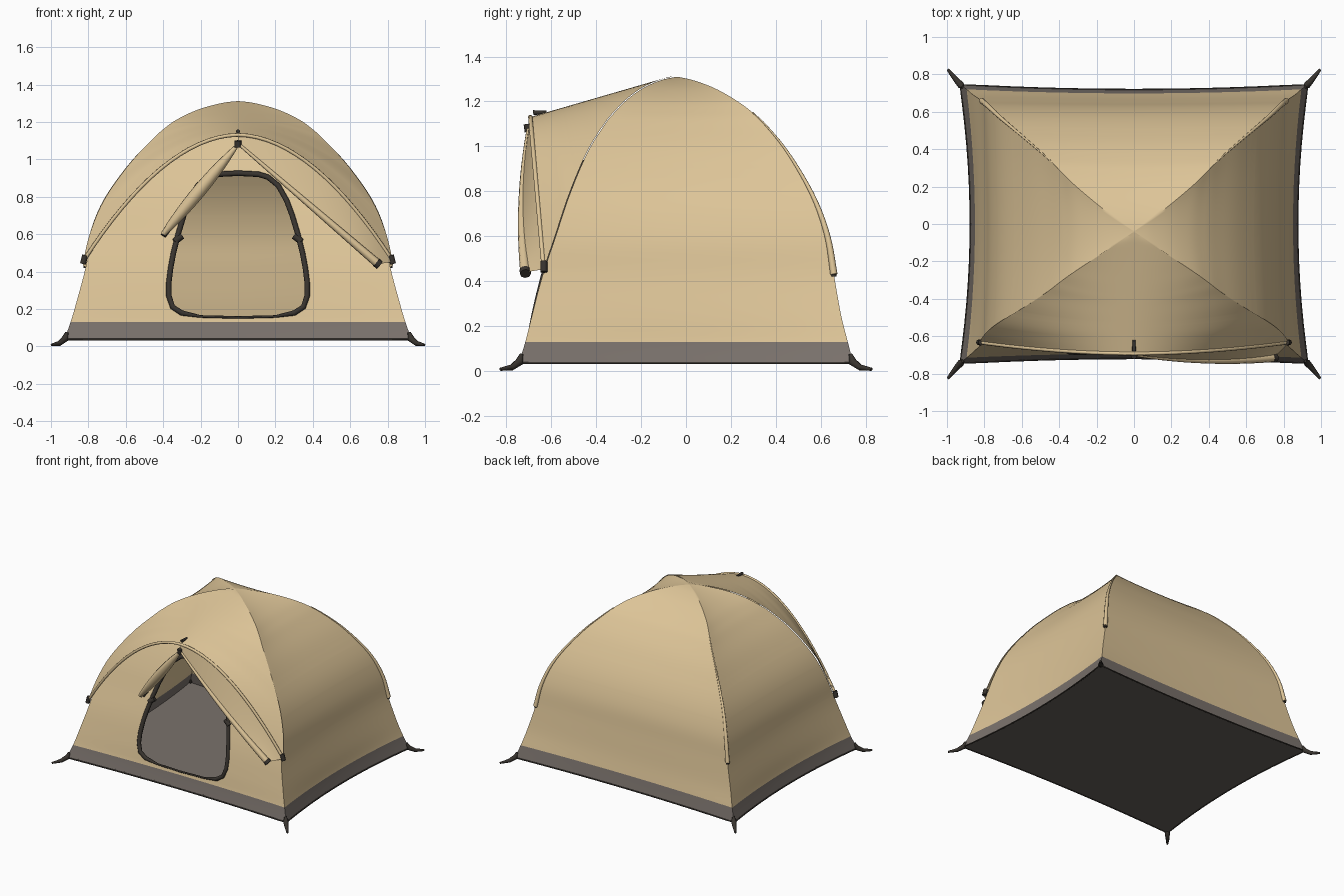
import bpy, bmesh
from mathutils import Vector

if "Cube" in bpy.data.objects:
    bpy.data.objects.remove(bpy.data.objects["Cube"])


def material(name, rgb):
    m = bpy.data.materials.new(name)
    m.use_nodes = True
    m.diffuse_color = (*rgb, 1)
    bsdf = m.node_tree.nodes["Principled BSDF"]
    bsdf.inputs["Base Color"].default_value = (*rgb, 1)
    bsdf.inputs["Roughness"].default_value = 0.9
    return m


TAN = material("tan canvas", (0.73, 0.56, 0.315))
GREY = material("grey groundsheet", (0.195, 0.168, 0.15))
UNDER = material("dark grey underside", (0.135, 0.118, 0.102))
DARK = material("dark webbing", (0.04, 0.034, 0.028))

# Dome profile: height, ridge x, front ridge y, back ridge y, sag of the panel middles
PROFILE = [
    (0.035, 0.93, -0.745, 0.745, 0.94),
    (0.13, 0.895, -0.715, 0.72, 0.95),
    (0.25, 0.86, -0.685, 0.69, 0.965),
    (0.42, 0.815, -0.64, 0.66, 0.975),
    (0.6, 0.78, -0.58, 0.63, 0.98),
    (0.78, 0.71, -0.52, 0.565, 0.975),
    (0.97, 0.58, -0.44, 0.455, 0.96),
    (1.1, 0.46, -0.36, 0.35, 0.94),
    (1.16, 0.395, -0.31, 0.285, 0.92),
    (1.21, 0.325, -0.26, 0.215, 0.9),
    (1.26, 0.22, -0.19, 0.125, 0.88),
    (1.295, 0.1, -0.11, 0.03, 0.88),
    (1.31, 0, -0.04, -0.04, 0.88),
]
# Half outline of the doorway: height, half width
DOOR = [(0.155, 0), (0.16, 0.2), (0.178, 0.3), (0.21, 0.35), (0.27, 0.37), (0.34, 0.37),
        (0.42, 0.36), (0.5, 0.345), (0.6, 0.32), (0.7, 0.29), (0.78, 0.26), (0.86, 0.215),
        (0.905, 0.16), (0.92, 0.11), (0.926, 0)]


def smooth_rows(rows, steps=5):
    """Catmull-Rom samples through the profile rows."""
    out = []
    for i in range(len(rows) - 1):
        a, b, c, d = (rows[max(0, min(len(rows) - 1, i + k))] for k in (-1, 0, 1, 2))
        for j in range(steps):
            t = j / steps
            out.append(tuple(0.5 * (2 * q + (r - p) * t + (2 * p - 5 * q + 4 * r - s) * t * t
                                    + (3 * q - p - 3 * r + s) * t ** 3)
                             for p, q, r, s in zip(a, b, c, d)))
    return out + [rows[-1]]


def lookup(table, z):
    if z <= table[0][0]:
        return table[0][1:]
    for a, b in zip(table, table[1:]):
        if z <= b[0]:
            t = (z - a[0]) / max(b[0] - a[0], 1e-9)
            return tuple(p + (q - p) * t for p, q in zip(a[1:], b[1:]))
    return table[-1][1:]


DENSE = smooth_rows(PROFILE)


def wall(side, u, z):
    """Point on a wall; u runs from corner (-1) to corner (1)."""
    w, yf, yb, m = lookup(DENSE, z)
    c = -0.04 * z / 1.31
    sag = (1 - m) * (1 - u * u)
    if side in ("front", "back"):
        y = yf if side == "front" else yb
        return Vector((u * w, c + (y - c) * (1 - sag * 0.6), z))
    y = c + (yb - c) * u if u > 0 else c - (yf - c) * u
    return Vector(((1 if side == "left" else -1) * w * (1 - sag), y, z))


def front_at(x, z):
    return wall("front", x / max(lookup(DENSE, z)[0], 1e-6), z)


def mesh_object(name, grids, mats, rule=None, smooth=0.6):
    """Joins grids of points into one smooth-shaded mesh."""
    bm = bmesh.new()
    for grid in grids:
        vs = [[bm.verts.new(p) for p in row] for row in grid]
        for r0, r1 in zip(vs, vs[1:]):
            for i in range(len(r0) - 1):
                bm.faces.new((r0[i], r0[i + 1], r1[i + 1], r1[i]))
    bmesh.ops.remove_doubles(bm, verts=bm.verts, dist=0.0005)
    bmesh.ops.recalc_face_normals(bm, faces=bm.faces)
    if rule:
        for f in bm.faces:
            f.material_index = rule(f)
    me = bpy.data.meshes.new(name)
    bm.to_mesh(me)
    bm.free()
    for m in mats:
        me.materials.append(m)
    ob = bpy.data.objects.new(name, me)
    bpy.context.collection.objects.link(ob)
    bpy.ops.object.select_all(action="DESELECT")
    ob.select_set(True)
    bpy.context.view_layer.objects.active = ob
    bpy.ops.object.shade_smooth_by_angle(angle=smooth)


def tube(name, pts, radii, mat, cyclic=False):
    cu = bpy.data.curves.new(name, "CURVE")
    cu.dimensions = "3D"
    cu.bevel_depth = 1
    cu.bevel_resolution = 2
    cu.use_fill_caps = True
    sp = cu.splines.new("POLY")
    sp.points.add(len(pts) - 1)
    sp.use_cyclic_u = cyclic
    for i, p in enumerate(pts):
        sp.points[i].co = (*p, 1)
        sp.points[i].radius = radii[i] if isinstance(radii, list) else radii
    cu.materials.append(mat)
    bpy.context.collection.objects.link(bpy.data.objects.new(name, cu))


# Tent body: four walls, the front one split around the open doorway
LOW = 0.45
zs = sorted({round(r[0], 4) for r in DENSE} | {r[0] for r in DOOR} | {LOW})
N = 14
grids = [[[wall(s, 2 * i / N - 1, z) for i in range(N + 1)] for z in zs]
         for s in ("left", "right", "back")]
for sign in (-1, 1):
    half = []
    for z in zs:
        inner = lookup(DOOR, z)[0] if DOOR[0][0] < z < DOOR[-1][0] else 0
        w = lookup(DENSE, z)[0]
        half.append([front_at(sign * (inner + (w - inner) * i / N), z) for i in range(N + 1)])
    grids.append(half)
mesh_object("tent_body", grids, [TAN, GREY], lambda f: int(f.calc_center_median().z < 0.13))

# Floor: dark underside and grey inside
for name, z, mat in (("floor_underside", 0.035, UNDER), ("floor_inside", 0.045, GREY)):
    rows = [[wall("front", 2 * i / N - 1, z).lerp(wall("back", 2 * i / N - 1, z), j / N)
             for i in range(N + 1)] for j in range(N + 1)]
    for j, row in enumerate(rows):
        for i, p in enumerate(row):
            p.x = wall("left", 2 * j / N - 1, z).x * (2 * i / N - 1)
    mesh_object(name, [rows], [mat])
rim = [wall(s, d * (2 * i / N - 1), 0.036) for s, d in
       (("front", 1), ("left", 1), ("back", -1), ("right", -1)) for i in range(N)]
tube("floor_rim", rim, 0.005, DARK, True)

# Door trim, thin along the sill, and side toggles
outline = [front_at(x, z) for z, x in DOOR] + [front_at(-x, z) for z, x in DOOR[-2:0:-1]]
tube("door_trim", outline, [0.007 if p.z < 0.17 else 0.015 for p in outline], DARK, True)
for sign in (-1, 1):
    tube("door_toggle", [front_at(sign * 0.3, 0.59), front_at(sign * 0.34, 0.56)], 0.018, DARK)


# Awning: arches spanning the two front ridges, flaring slightly at the tips
def arch(z, s):
    c = wall("front", 1, z)
    drop = (1.31 - z) / (1.31 - LOW)
    yc = c.y - 0.06 * min(1, drop * 6)
    zc = min(1.308, 1.27 + 0.29 * (yc + 0.2))
    h = 1 - abs(s) ** 1.9
    return Vector((s * (c.x + 0.002 + 0.018 * drop ** 3),
                   c.y - 0.002 + (yc - c.y) * h, z + 0.003 + (zc - z) * h))


M = 32
mesh_object("awning", [[[arch(z, 2 * i / M - 1) for i in range(M + 1)]
                        for z in zs if LOW <= z < 1.308]], [TAN], smooth=1)
tube("awning_hem", [arch(LOW, 2 * i / M - 1) for i in range(M + 1)], 0.01, TAN)
for sign in (-1, 1):
    tip = arch(LOW, sign)
    tube("awning_tip", [tip + Vector((sign * -0.012, 0, 0.035)), tip + Vector((0, 0, -0.012))],
         0.016, DARK)
tube("awning_hook", [(0, -0.62, 1.152), (0, -0.68, 1.15)], [0.007, 0.011], DARK)
tube("awning_buckle", [(0, -0.705, 1.1), (0, -0.7, 1.065)], 0.018, DARK)


# Left flap: cloth between the awning hem and a rolled lower edge
def roll(t):
    p = Vector((0, -0.7, 1.085)).lerp(Vector((0.75, -0.715, 0.44)), t)
    p.y -= 0.09 * t * (1 - t)
    return p


flap = [[arch(LOW, i / 16).lerp(roll(i / 16), j / 6) for j in range(7)] for i in range(17)]
mesh_object("left_door_flap", [flap], [TAN], smooth=1)
tube("left_flap_roll", [roll(i / 16) for i in range(17)],
     [0.008 + 0.015 * i / 16 for i in range(17)], TAN)
tube("left_flap_end", [roll(0.985), roll(1.01)], 0.025, DARK)

# Right flap: gathered bundle hanging beside the doorway
bundle = [Vector((0, -0.69, 1.08)).lerp(Vector((-0.4, -0.61, 0.6)), i / 12) for i in range(13)]
tube("right_flap_bundle", bundle,
     [0.008 + 0.1 * (i / 12) * (1 - i / 12) + 0.006 * i / 12 for i in range(13)], TAN)
tube("right_flap_tie", [front_at(-0.37, 0.63), front_at(-0.4, 0.59)], 0.016, DARK)

# Pole sleeves on the back ridges
for sign in (-1, 1):
    sleeve = [wall("back", sign, 1.15 - 0.72 * i / 18) for i in range(19)]
    tube("back_pole_sleeve", sleeve, [0.003 + 0.013 * i / 18 for i in range(19)], TAN)
    tube("back_pole_end", [sleeve[-1], sleeve[-1] + Vector((0, 0, -0.01))], 0.012, DARK)

# Corner peg tabs
for sx in (-1, 1):
    for sy in (-1, 1):
        tube("peg_tab", [(sx * 0.915, sy * 0.732, 0.075), (sx * 0.925, sy * 0.742, 0.04),
                         (sx * 0.955, sy * 0.775, 0.016), (sx * 0.996, sy * 0.826, 0.008)],
             [0.008, 0.019, 0.014, 0.007], DARK)
